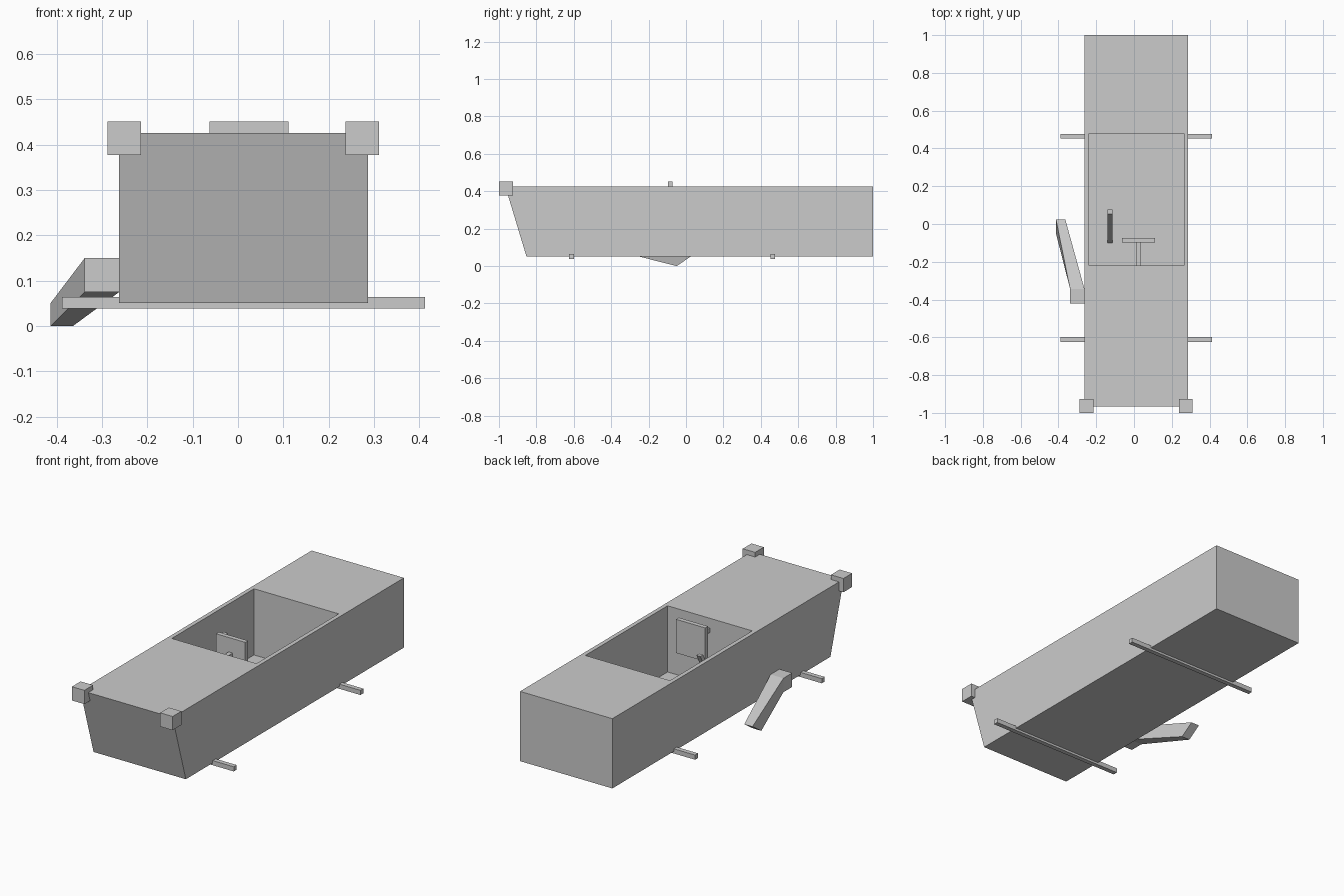
import bpy, bmesh
from mathutils import Vector

if "Cube" in bpy.data.objects:
    bpy.data.objects.remove(bpy.data.objects["Cube"])


def make_object(name, bm):
    bmesh.ops.recalc_face_normals(bm, faces=bm.faces[:])
    mesh = bpy.data.meshes.new(name)
    bm.to_mesh(mesh)
    bm.free()
    obj = bpy.data.objects.new(name, mesh)
    bpy.context.collection.objects.link(obj)
    return obj


def box_bm(x0, x1, y0, y1, z0, z1):
    bm = bmesh.new()
    bmesh.ops.create_cube(bm, size=1)
    for v in bm.verts:
        v.co = Vector(((x0 + x1) / 2 + v.co.x * (x1 - x0),
                       (y0 + y1) / 2 + v.co.y * (y1 - y0),
                       (z0 + z1) / 2 + v.co.z * (z1 - z0)))
    return bm


def box(name, *bounds):
    return make_object(name, box_bm(*bounds))


def face_towards(bm, direction):
    bm.normal_update()
    return max(bm.faces, key=lambda f: f.normal.dot(Vector(direction)))


MID = 0.0125   # centre line of the car body

# Body: box with a raked nose and an open cockpit pocket
bm = box_bm(-0.262, 0.287, -0.966, 1.0, 0.051, 0.426)
for v in bm.verts:
    if v.co.y < 0 and v.co.z < 0.1:
        v.co.y = -0.853
top = face_towards(bm, (0, 0, 1))
bmesh.ops.inset_individual(bm, faces=[top], thickness=0.02)
for v in top.verts:
    v.co.x = MID + (0.252 if v.co.x > MID else -0.252)
    v.co.y = 0.478 if v.co.y > 0 else -0.221
res = bmesh.ops.extrude_discrete_faces(bm, faces=[top])
for v in res["faces"][0].verts:
    v.co.z = 0.07
make_object("car_body", bm)

# Headlamps on the front corners
for side, s in (("left", -1), ("right", 1)):
    cx = MID + s * 0.2625 - 0.001
    box(f"{side}_headlamp", cx - 0.037, cx + 0.037, -1.0, -0.926, 0.377, 0.451)

# Axles
for name, y in (("front_axle", -0.612), ("rear_axle", 0.464)):
    box(name, -0.388, 0.412, y - 0.0125, y + 0.0125, 0.039, 0.064)

# Steering wheel and column
box("steering_wheel", -0.063, 0.111, -0.097, -0.073, 0.27, 0.451)
box("steering_column", MID, MID + 0.024, -0.222, -0.097, 0.35, 0.374)

# Inner lever leaning backwards from the floor
bm = box_bm(-0.139, -0.115, -0.1, -0.077, 0.07, 0.375)
for v in bm.verts:
    if v.co.z > 0.2:
        v.co.y += 0.153
make_object("hand_lever", bm)

# Side brake: square block with an arm sweeping back and down to the ground
bm = box_bm(-0.338, -0.262, -0.42, -0.345, 0.075, 0.15)
back = face_towards(bm, (0, 1, 0))
res = bmesh.ops.extrude_discrete_faces(bm, faces=[back])
for v in res["faces"][0].verts:
    upper = v.co.z > 0.1
    v.co = Vector((-0.413 if v.co.x < -0.3 else -0.364,
                   0.025 if upper else -0.05,
                   0.051 if upper else 0.0))
make_object("side_brake", bm)
